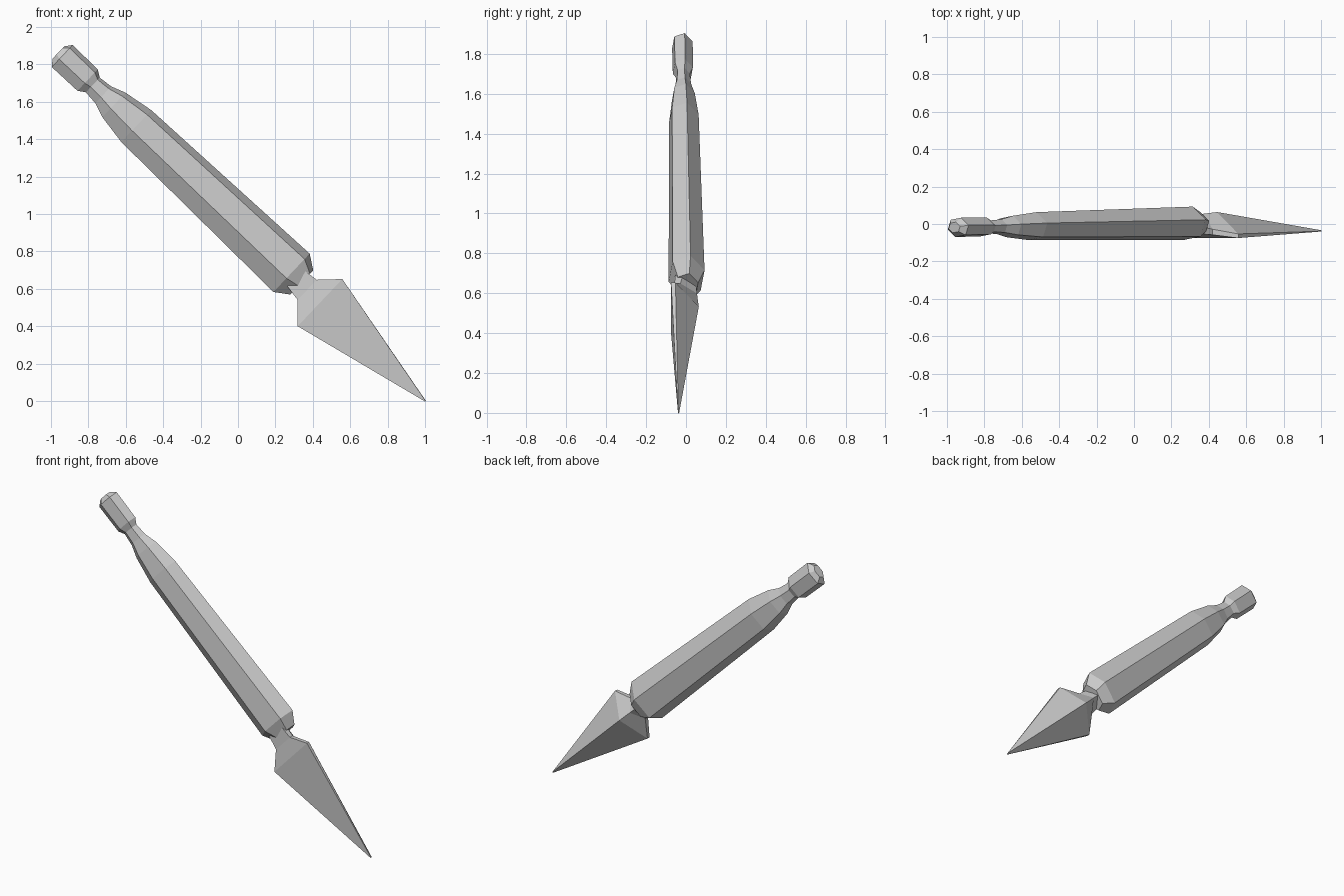
import bpy, bmesh
from math import sin, cos, pi
from mathutils import Vector

if "Cube" in bpy.data.objects:
    bpy.data.objects.remove(bpy.data.objects["Cube"])

# Tool axis: t runs from handle butt to blade tip, s runs across it in the XZ plane
ORIGIN = Vector((-0.94, 0, 1.845))
ALONG = Vector((0.727, 0, -0.687))
ACROSS = Vector((0.687, 0, 0.727))


def place(t, s, y):
    return ORIGIN + ALONG * t + ACROSS * s + Vector((0, y, 0))


def loft(name, rings):
    """Skin a list of equal-length rings and close both ends."""
    bm = bmesh.new()
    loops = [[bm.verts.new(p) for p in ring] for ring in rings]
    n = len(loops[0])
    for a, b in zip(loops, loops[1:]):
        for i in range(n):
            j = (i + 1) % n
            bm.faces.new((a[i], a[j], b[j], b[i]))
    bm.faces.new(loops[0][::-1])
    bm.faces.new(loops[-1])
    bmesh.ops.remove_doubles(bm, verts=bm.verts, dist=0.0005)
    bmesh.ops.recalc_face_normals(bm, faces=bm.faces)
    me = bpy.data.meshes.new(name)
    bm.to_mesh(me)
    bm.free()
    ob = bpy.data.objects.new(name, me)
    bpy.context.collection.objects.link(ob)
    return ob


def hex_ring(t, r):
    """Flattened, slightly turned hexagon with half-width r."""
    yc = -0.018 + 0.0125 * t
    return [place(t, r * (cos(a) - 0.25 * sin(a)),
                  yc + r * (0.14 * cos(a) + 0.655 * sin(a)))
            for a in (i * pi / 3 for i in range(6))]


# Handle: domed butt, collar groove, swelling grip, chamfered front end
handle_profile = [(-0.028, 0.045), (0.0, 0.081), (0.187, 0.079), (0.225, 0.054),
                  (0.302, 0.062), (0.38, 0.090), (0.545, 0.117),
                  (1.687, 0.141), (1.762, 0.089)]
loft("handle", [hex_ring(t, r) for t, r in handle_profile])


def blade_ring(t, hi, lo, front, edge, ridge):
    """Flat front, thin side edges, raised ridge at the back."""
    return [place(t, hi, front), place(t, hi, front + edge),
            place(t, -0.004, ridge),
            place(t, lo, front + edge), place(t, lo, front)]


# Blade: short tang flaring to shoulders, then tapering to the tip
loft("blade", [blade_ring(1.72, 0.055, -0.068, -0.052, 0.04, 0.05),
               blade_ring(1.81, 0.065, -0.083, -0.058, 0.03, 0.055),
               blade_ring(1.907, 0.162, -0.185, -0.075, 0.022, 0.064),
               blade_ring(2.678, -0.006, -0.010, -0.040, 0.002, -0.034)])
